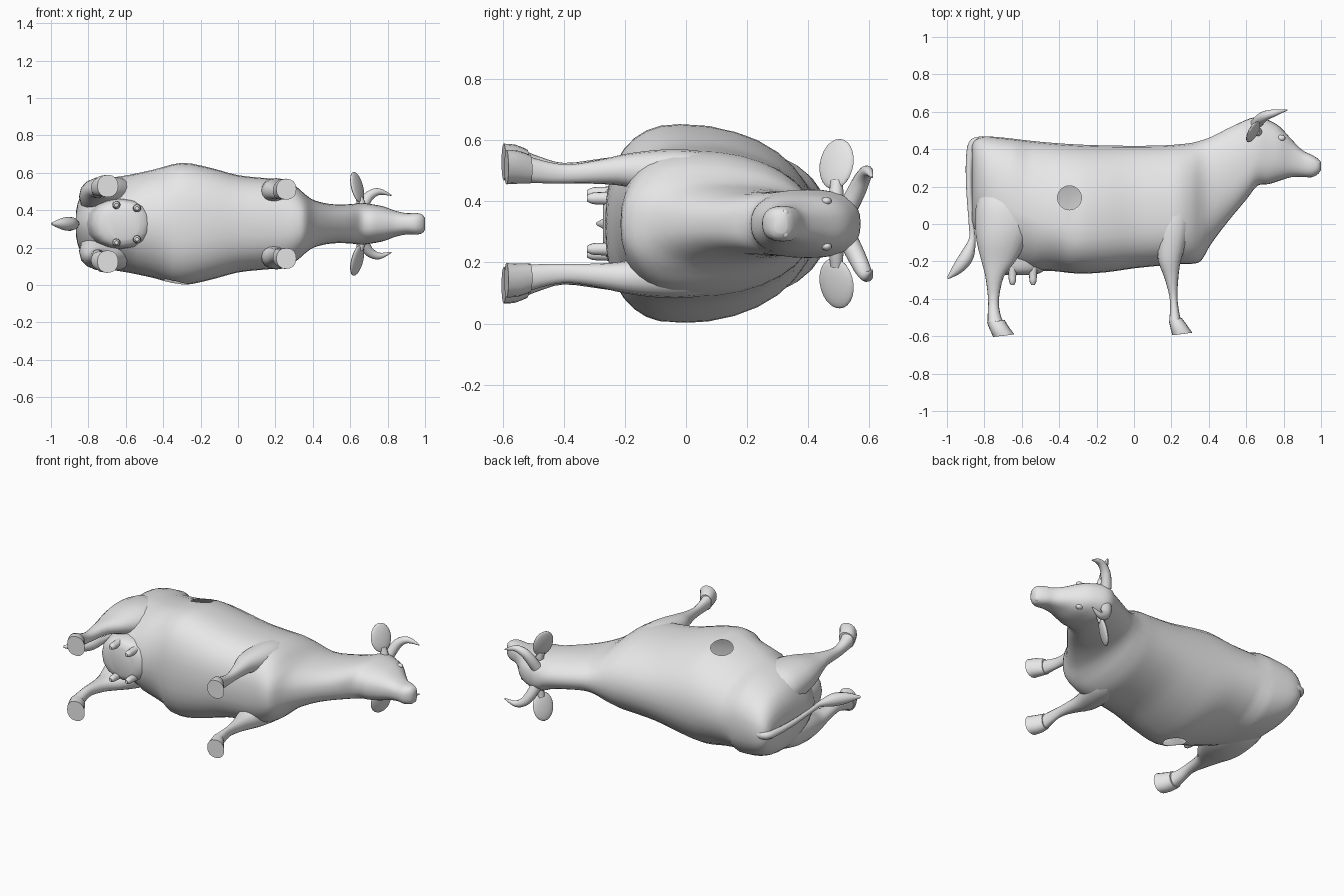
import bpy, bmesh, math
from mathutils import Vector, Matrix

if "Cube" in bpy.data.objects:
    bpy.data.objects.remove(bpy.data.objects["Cube"])

MID = 0.327  # height of the animal's plane of symmetry (it lies on its side)
grey = bpy.data.materials.new("plain grey")
grey.diffuse_color = (0.8, 0.8, 0.8, 1)
grey.use_nodes = True
grey.node_tree.nodes["Principled BSDF"].inputs["Base Color"].default_value = grey.diffuse_color


def finish(name, bm, angle=50):
    bmesh.ops.recalc_face_normals(bm, faces=bm.faces)
    me = bpy.data.meshes.new(name)
    bm.to_mesh(me)
    bm.free()
    me.materials.append(grey)
    ob = bpy.data.objects.new(name, me)
    bpy.context.collection.objects.link(ob)
    smooth(ob, angle)
    return ob


def smooth(ob, angle):
    bpy.ops.object.select_all(action='DESELECT')
    bpy.context.view_layer.objects.active = ob
    ob.select_set(True)
    bpy.ops.object.shade_smooth_by_angle(angle=math.radians(angle))


def spline(rows, steps):
    """Smoothly interpolate every column of a station table."""
    out = []
    for i in range(len(rows) - 1):
        a, b = rows[max(i - 1, 0)], rows[i]
        c, d = rows[i + 1], rows[min(i + 2, len(rows) - 1)]
        for k in range(steps):
            t = k / steps
            out.append([0.5 * (2 * q + (r - p) * t + (2 * p - 5 * q + 4 * r - s) * t * t
                               + (3 * q - p - 3 * r + s) * t ** 3)
                        for p, q, r, s in zip(a, b, c, d)])
    return out + [list(rows[-1])]


def loft(name, rings, angle=50):
    bm = bmesh.new()
    vs = [[bm.verts.new(p) for p in ring] for ring in rings]
    n = len(vs[0])
    for a, b in zip(vs, vs[1:]):
        for i in range(n):
            bm.faces.new((a[i], a[(i + 1) % n], b[(i + 1) % n], b[i]))
    bm.faces.new(vs[0])
    bm.faces.new(vs[-1])
    return finish(name, bm, angle)


def power(v, n):
    return math.copysign(abs(v) ** (2 / n), v)


def turn(n):
    return [2 * math.pi * i / n for i in range(n)]


def body_ring(row):
    x, top, bottom, widest, half = row
    # Squarer above at rump and head, tucked in below between the thighs
    upper = 2.5 if x < -.6 or x > .62 else 2.1
    lower = 1.75 if x < -.55 else 2.0 if x < -.4 else 2.4
    ring = []
    for a in turn(32):
        c, s = math.cos(a), math.sin(a)
        n = upper if s > 0 else lower
        h = top - widest if s > 0 else widest - bottom
        ring.append((x, widest + h * power(s, n), MID + half * power(c, n)))
    return ring


def leg_ring(row, side, slant=0.0):
    y, x0, x1, w, half = row
    return [((x0 + x1) / 2 + (x1 - x0) / 2 * power(math.cos(a), 2.2),
             y + slant * math.cos(a),
             MID + side * (w + half * power(math.sin(a), 2.2))) for a in turn(16)]


def tube(name, rows, side=1, steps=4):
    rows = spline(rows, steps)
    pts = [Vector((x, y, MID + side * w)) for x, y, w, r in rows]
    rings = []
    for i, p in enumerate(pts):
        t = (pts[min(i + 1, len(pts) - 1)] - pts[max(i - 1, 0)]).normalized()
        u = t.cross(Vector((0.3, -0.4, 0.85))).normalized()
        v = t.cross(u)
        rings.append([p + rows[i][3] * (u * math.cos(a) + v * math.sin(a)) for a in turn(12)])
    return loft(name, rings)


def ellipsoid(name, centre, scale, rot=Matrix()):
    bm = bmesh.new()
    m = Matrix.Translation(centre) @ rot @ Matrix.Diagonal((*scale, 1))
    bmesh.ops.create_uvsphere(bm, u_segments=20, v_segments=12, radius=1, matrix=m)
    return finish(name, bm)


# Trunk, neck and head: x, top, bottom, widest level, half width
trunk = [(-.867, .42, .02, .22, .06), (-.85, .45, -.03, .2, .13), (-.80, .468, -.12, .16, .195),
         (-.70, .462, -.22, .1, .24), (-.58, .448, -.25, .05, .262), (-.45, .435, -.25, .0, .29),
         (-.3, .425, -.265, -.02, .326), (-.15, .42, -.258, -.01, .3), (0, .418, -.237, .01, .26),
         (.15, .42, -.222, .02, .244), (.24, .426, -.215, .02, .234), (.31, .434, -.213, .02, .2),
         (.36, .447, -.195, .04, .157), (.41, .465, -.11, .12, .125), (.5, .51, .01, .25, .105),
         (.6, .557, .13, .35, .105), (.66, .572, .205, .4, .112), (.72, .555, .213, .39, .104),
         (.78, .52, .232, .38, .092), (.84, .455, .25, .35, .07), (.9, .395, .252, .33, .057),
         (.95, .37, .25, .315, .058), (.985, .348, .268, .31, .05), (1, .33, .29, .31, .03)]
body = loft("body", [body_ring(r) for r in spline(trunk, 3)])

# Round openings, one in each flank
R = 0.064
openings = [(-.345, .14, 1), (-.335, -.045, -1)]
for x, y, side in openings:
    bm = bmesh.new()
    bmesh.ops.create_cone(bm, cap_ends=True, segments=32, radius1=R, radius2=R, depth=0.4,
                          matrix=Matrix.Translation((x, y, MID + side * 0.33)))
    cutter = finish("opening_cutter", bm)
    cutter.hide_render = True
    mod = body.modifiers.new("opening", 'BOOLEAN')
    mod.operation, mod.solver, mod.object = 'DIFFERENCE', 'EXACT', cutter
    bpy.context.view_layer.objects.active = body
    bpy.ops.object.modifier_apply(modifier=mod.name)
    bpy.data.objects.remove(cutter)

# Remove the walls and floors left by the cutters so the openings show the hollow inside
bm = bmesh.new()
bm.from_mesh(body.data)
bm.normal_update()
inner = []
for f in bm.faces:
    c = f.calc_center_median()
    for x, y, side in openings:
        r = math.hypot(c.x - x, c.y - y)
        if (c.z - MID) * side > 0 and (r < 0.9 * R or (r < 1.002 * R and abs(f.normal.z) < 0.1)):
            inner.append(f)
            break
bmesh.ops.delete(bm, geom=inner, context='FACES')
bm.to_mesh(body.data)
bm.free()
smooth(body, 50)

# Leg stations: level, back, front, sideways offset, half width
rear = [(.24, -.79, -.62, .10, .07), (.12, -.84, -.55, .13, .108), (0, -.85, -.535, .148, .106),
        (-.1, -.84, -.575, .162, .085), (-.2, -.815, -.635, .175, .05), (-.28, -.795, -.695, .175, .038),
        (-.4, -.78, -.722, .168, .031), (-.48, -.782, -.715, .183, .037), (-.53, -.782, -.695, .195, .045)]
rear_hoof = [(-.52, -.786, -.692, .195, .048), (-.56, -.77, -.667, .202, .057), (-.597, -.752, -.64, .202, .06)]
front = [(.2, .15, .27, .10, .07), (.1, .125, .295, .14, .085), (0, .115, .3, .16, .083),
         (-.1, .12, .28, .168, .073), (-.2, .13, .25, .175, .053), (-.28, .16, .238, .17, .04),
         (-.38, .188, .232, .163, .031), (-.45, .193, .238, .167, .035), (-.52, .188, .252, .178, .044)]
front_hoof = [(-.51, .186, .256, .178, .047), (-.55, .195, .285, .185, .054), (-.588, .205, .312, .185, .056)]

for side, label in ((1, "left"), (-1, "right")):
    for kind, leg, hoof in (("rear", rear, rear_hoof), ("front", front, front_hoof)):
        loft(f"{kind}_leg_{label}", [leg_ring(r, side) for r in spline(leg, 3)])
        loft(f"{kind}_hoof_{label}", [leg_ring(r, side, 0.007) for r in spline(hoof, 2)], 40)
    # Horns, ears, eyes and nostrils
    tube(f"horn_{label}", [(.655, .535, .06, .032), (.675, .56, .11, .03), (.705, .58, .152, .026),
                           (.755, .595, .172, .018), (.82, .61, .152, .003)], side)
    ear_turn = Matrix.Rotation(-.5, 4, 'Z') @ Matrix.Rotation(-.25 * side, 4, 'Y')
    ellipsoid(f"ear_{label}", (.637, .493, MID + side * .195), (.016, .063, .085), ear_turn)
    tube(f"ear_root_{label}", [(.67, .49, .06, .026), (.66, .492, .10, .024),
                               (.65, .493, .14, .02)], side)
    ellipsoid(f"eye_{label}", (.787, .46, MID + side * .074), (.022, .017, .014))
    ellipsoid(f"nostril_{label}", (.983, .325, MID + side * .034), (.013, .012, .014))
    # Teats
    for place, x, w in (("rear", -.65, .1), ("front", -.54, .083)):
        tube(f"teat_{place}_{label}", [(x, -.22, w, .024), (x, -.27, w, .021),
                                       (x, -.305, w, .019), (x, -.325, w, .01)], side)

# Udder: a broad rounded block between the thighs
udder = [(-.05, -.82, -.48, 0, .13), (-.15, -.80, -.46, 0, .135), (-.22, -.78, -.465, 0, .13),
         (-.255, -.745, -.49, 0, .115), (-.272, -.69, -.53, 0, .085)]
loft("udder", [leg_ring(r, 1) for r in spline(udder, 3)])

# Tail with tuft
tube("tail", [(-.79, .44, 0, .026), (-.855, .435, 0, .024), (-.878, .36, 0, .02), (-.882, .2, 0, .016),
              (-.87, 0, 0, .014), (-.865, -.08, 0, .018), (-.893, -.17, 0, .037),
              (-.94, -.235, 0, .031), (-.996, -.29, 0, .006)])
